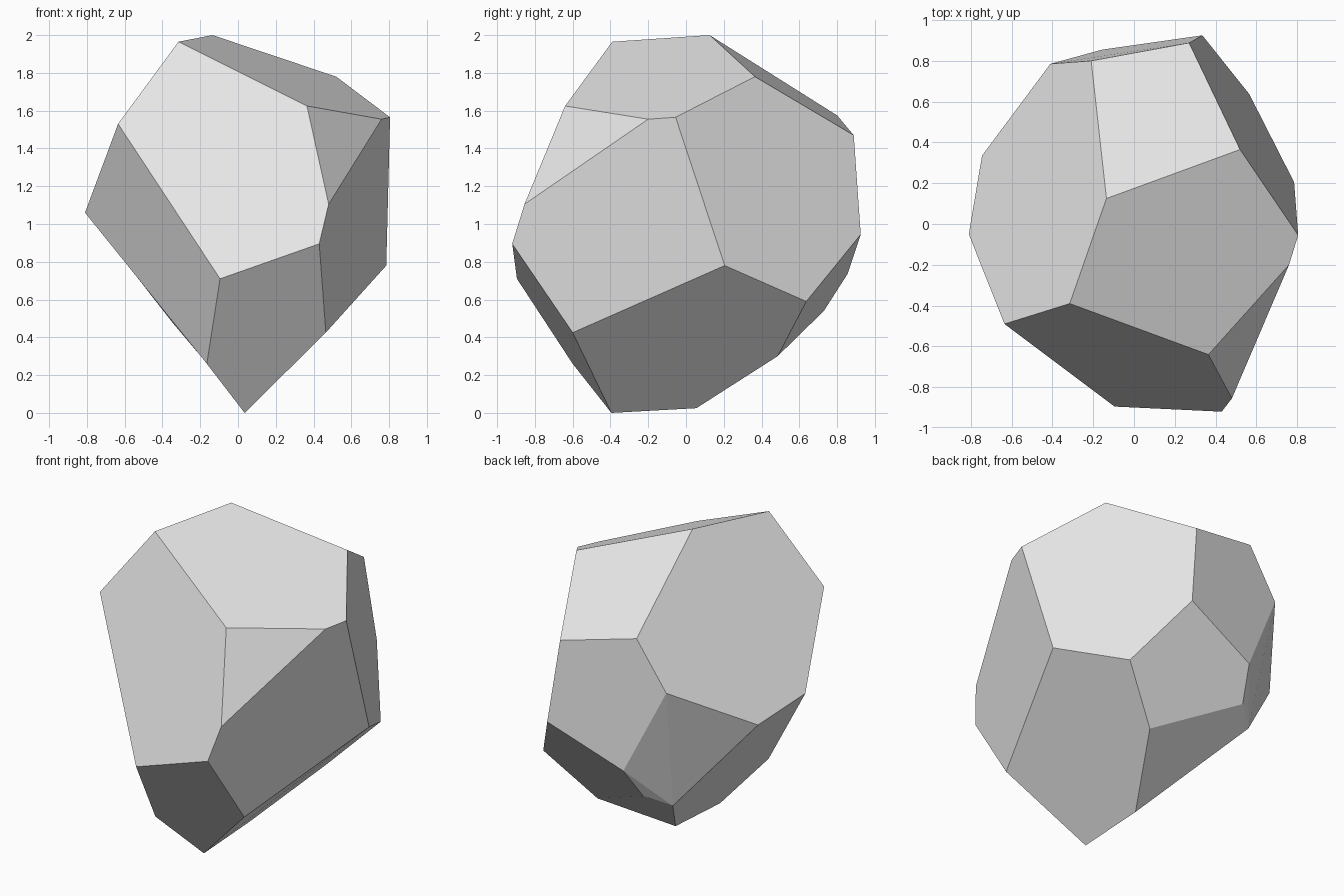
import bpy
import bmesh
from math import radians

default_cube = bpy.data.objects.get("Cube")
if default_cube:
    bpy.data.objects.remove(default_cube, do_unlink=True)


def make_material(name, colour):
    material = bpy.data.materials.new(name)
    material.use_nodes = True
    material.diffuse_color = colour
    shader = next(n for n in material.node_tree.nodes if n.type == "BSDF_PRINCIPLED")
    shader.inputs["Base Color"].default_value = colour
    return material


def make_convex_stone(name, corners, material, flat_angle):
    """Wrap the corners in a hull and merge triangles into flat facets."""
    bm = bmesh.new()
    for corner in corners:
        bm.verts.new(corner)
    bmesh.ops.convex_hull(bm, input=bm.verts[:])
    bmesh.ops.dissolve_limit(bm, angle_limit=flat_angle,
                             verts=bm.verts[:], edges=bm.edges[:])
    bmesh.ops.recalc_face_normals(bm, faces=bm.faces[:])
    for face in bm.faces:
        face.smooth = False
    mesh = bpy.data.meshes.new(name)
    bm.to_mesh(mesh)
    bm.free()
    mesh.materials.append(material)
    stone = bpy.data.objects.new(name, mesh)
    bpy.context.collection.objects.link(stone)
    return stone


# Corners of the sloping crown
crown = [(-.315, -.39, 1.965), (-.135, .125, 2), (.52, .365, 1.78),
         (.805, -.055, 1.565), (.76, -.2, 1.555), (.365, -.64, 1.625)]

# Corners around the front
front = [(-.635, -.49, 1.53), (.48, -.855, 1.105),
         (.43, -.92, .895), (-.095, -.895, .71)]

# Corners around the sides and back
back = [(-.81, -.05, 1.06), (-.745, .335, .988), (-.41, .785, 1.273),
        (-.21, .8, 1.575), (.27, .888, 1.47), (.335, .925, .945),
        (-.155, .855, .735), (.565, .637, .59), (.785, .205, .78)]

# Corners of the tapering underside
underside = [(-.165, -.6, .26), (.465, -.6, .425), (.035, -.395, 0),
             (.035, .055, .025), (.287, .485, .3),
             (-.21, .73, .54), (-.343, .623, .473)]

stone_grey = make_material("light grey stone", (.8, .8, .8, 1))
make_convex_stone("faceted_stone", crown + front + back + underside,
                  stone_grey, radians(6))
